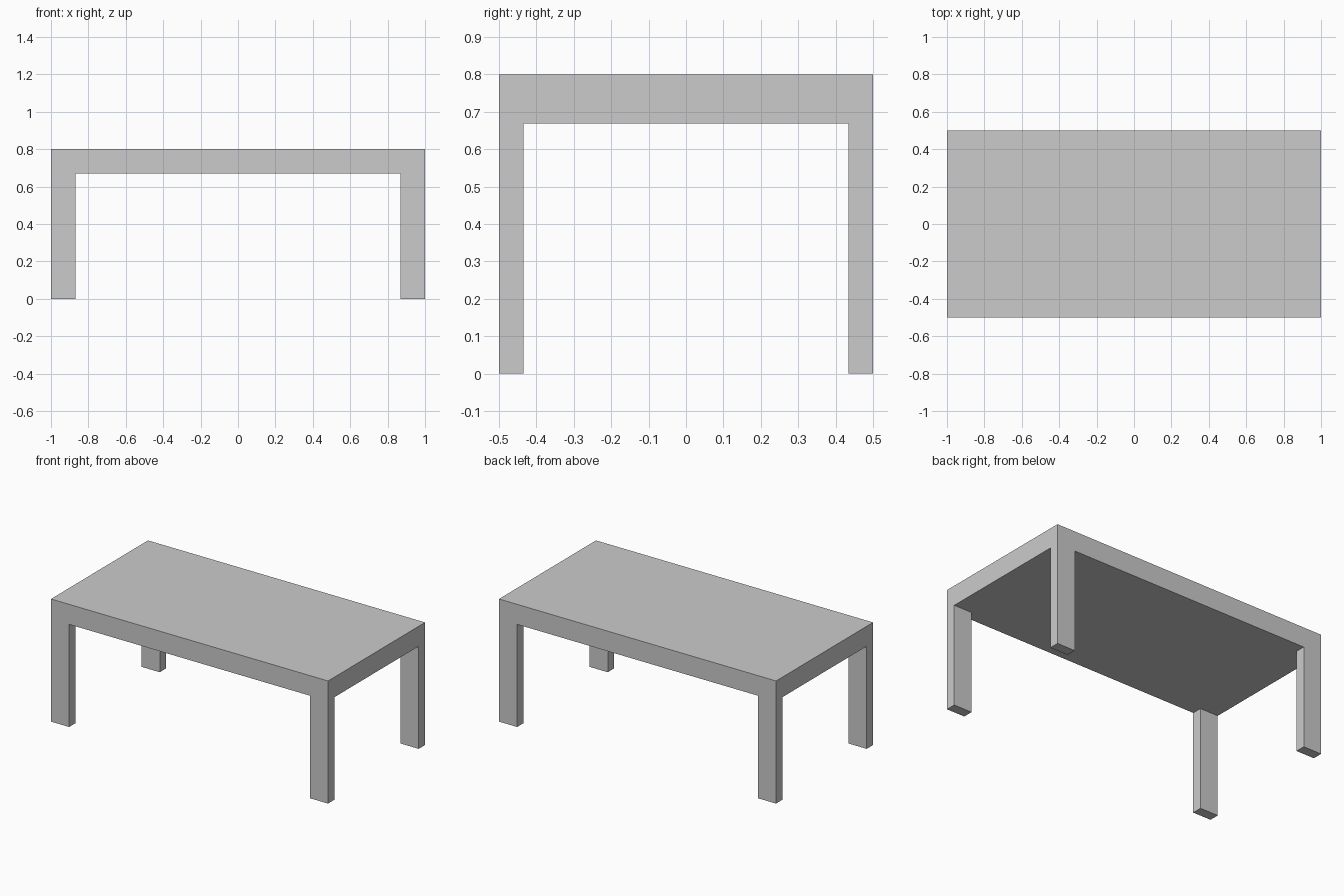
import bpy, bmesh

if "Cube" in bpy.data.objects:
    bpy.data.objects.remove(bpy.data.objects["Cube"])

LENGTH, WIDTH, HEIGHT = 2.0, 1.0, 0.8
LEG_X, LEG_Y, TOP_Z = 0.131, 0.0655, 0.669   # leg section, underside height

bm = bmesh.new()

# Tabletop slab
bmesh.ops.create_cube(bm, size=1)
for v in bm.verts:
    v.co.x *= LENGTH
    v.co.y *= WIDTH
    v.co.z = HEIGHT if v.co.z > 0 else TOP_Z

# Cut the underside so that each corner holds a leg footprint
inner_x, inner_y = LENGTH / 2 - LEG_X, WIDTH / 2 - LEG_Y
for s in (-1, 1):
    for co, no in (((s * inner_x, 0, 0), (1, 0, 0)), ((0, s * inner_y, 0), (0, 1, 0))):
        geom = bm.verts[:] + bm.edges[:] + bm.faces[:]
        bmesh.ops.bisect_plane(bm, geom=geom, plane_co=co, plane_no=no)

# Legs: extrude the four corner faces down to the floor
bm.normal_update()
corners = []
for f in bm.faces:
    c = f.calc_center_median()
    if f.normal.z < -0.5 and abs(c.x) > inner_x and abs(c.y) > inner_y:
        corners.append(f)
for f in bmesh.ops.extrude_discrete_faces(bm, faces=corners)["faces"]:
    for v in f.verts:
        v.co.z = 0

# Merge flat areas and finish
bmesh.ops.remove_doubles(bm, verts=bm.verts, dist=1e-5)
bmesh.ops.dissolve_limit(bm, angle_limit=0.01, verts=bm.verts, edges=bm.edges)
bmesh.ops.recalc_face_normals(bm, faces=bm.faces)

mesh = bpy.data.meshes.new("table")
bm.to_mesh(mesh)
bm.free()
bpy.context.collection.objects.link(bpy.data.objects.new("table", mesh))
